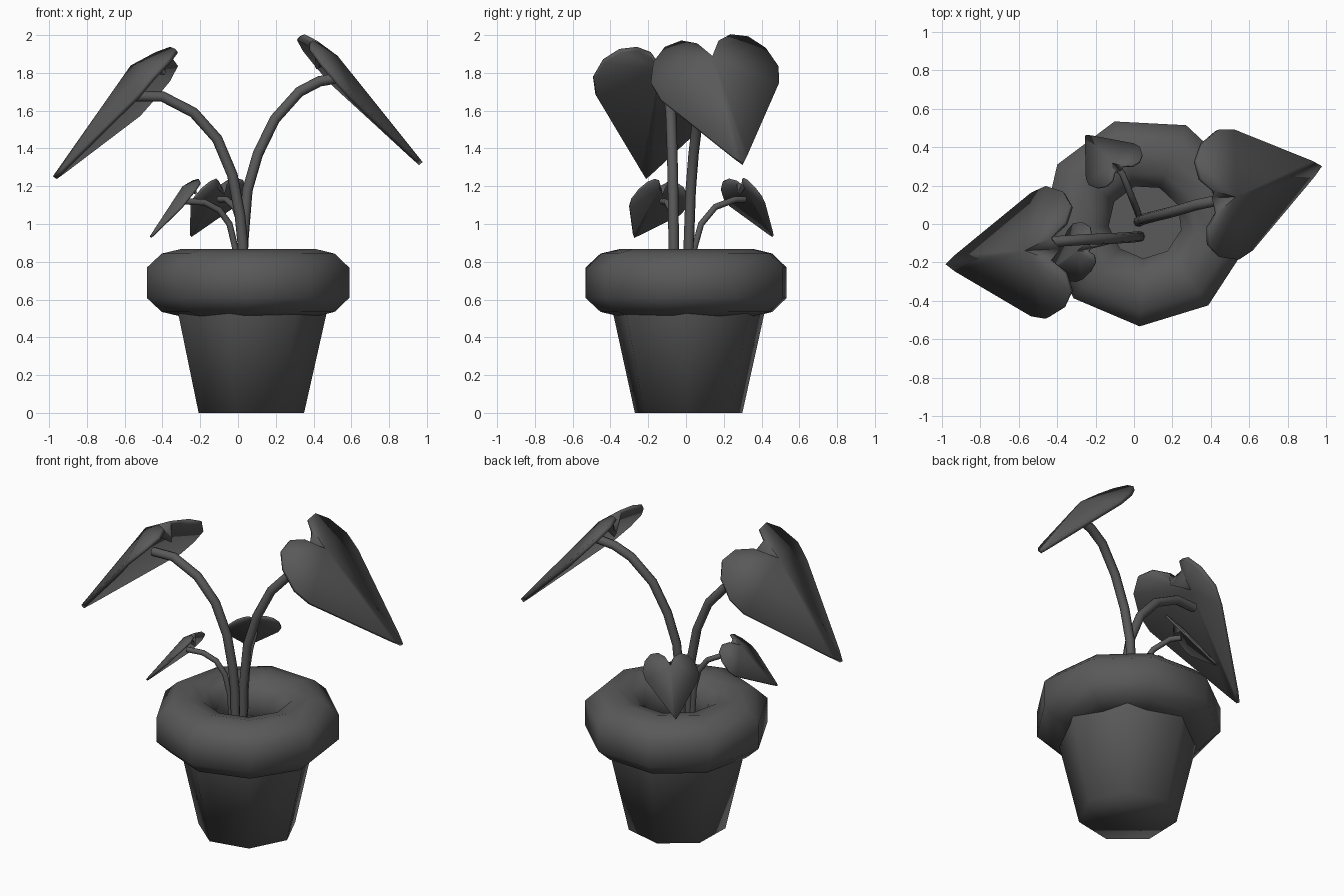
import bpy, bmesh, math
from mathutils import Vector

if "Cube" in bpy.data.objects:
    bpy.data.objects.remove(bpy.data.objects["Cube"])

# Dark grey used for everything
dark = bpy.data.materials.new('dark_grey')
dark.diffuse_color = (.1, .1, .1, 1)
dark.use_nodes = True
dark.node_tree.nodes["Principled BSDF"].inputs["Base Color"].default_value = dark.diffuse_color


def make_object(name, bm, angle):
    bmesh.ops.recalc_face_normals(bm, faces=bm.faces)
    mesh = bpy.data.meshes.new(name)
    bm.to_mesh(mesh)
    bm.free()
    mesh.materials.append(dark)
    ob = bpy.data.objects.new(name, mesh)
    bpy.context.collection.objects.link(ob)
    bpy.ops.object.select_all(action='DESELECT')
    ob.select_set(True)
    bpy.context.view_layer.objects.active = ob
    bpy.ops.object.shade_smooth_by_angle(angle=math.radians(angle))
    return ob


def lathe(name, center, profile, sides, phase, closed, angle):
    """Few-sided turned shape from (radius, z) points."""
    bm = bmesh.new()
    turns = [math.radians(phase) + i * math.tau / sides for i in range(sides)]
    rings = [[bm.verts.new((center[0] + r * math.cos(a), center[1] + r * math.sin(a), z))
              for a in turns] for r, z in profile]
    pairs = list(zip(rings, rings[1:]))
    if closed:
        pairs.append((rings[-1], rings[0]))
    else:
        bm.faces.new(rings[0])
        bm.faces.new(rings[-1])
    for a, b in pairs:
        for i in range(sides):
            j = (i + 1) % sides
            bm.faces.new((a[i], a[j], b[j], b[i]))
    return make_object(name, bm, angle)


def stem(name, points, radius):
    """Round tube along a path."""
    curve = bpy.data.curves.new(name, 'CURVE')
    curve.dimensions = '3D'
    curve.bevel_depth = radius
    curve.bevel_resolution = 2
    curve.use_fill_caps = True
    curve.materials.append(dark)
    sp = curve.splines.new('POLY')
    sp.points.add(len(points) - 1)
    for p, co in zip(sp.points, points):
        p.co = (*co, 1)
    ob = bpy.data.objects.new(name, curve)
    bpy.context.collection.objects.link(ob)


# Half heart outline: (position along midrib, fraction of half width)
HALF_HEART = [(-.15, .17), (-.22, .38), (-.21, .65), (-.11, .88),
              (.06, 1), (.22, .93), (.92, .11)]


def leaf(name, notch, crest, tip, side_a, side_b, lobe_shift, thickness):
    """Heart leaf with a raised crest on its midrib; sides are the widest points,
    and the lobes behind the crest are moved by lobe_shift."""
    bm = bmesh.new()
    c, t, shift = Vector(crest), Vector(tip), Vector(lobe_shift)
    axis = t - c
    vn, vc, vt = bm.verts.new(notch), bm.verts.new(c), bm.verts.new(t)
    for widest in (side_a, side_b):
        side = Vector(widest) - c - .08 * axis
        rim = [bm.verts.new(c + s * axis + w * side + shift * max(0, -s / .2)) for s, w in HALF_HEART]
        rim = [vn] + rim + [vt]
        for p, q in zip(rim, rim[1:]):
            bm.faces.new((vc, p, q))
    ob = make_object(name, bm, 50)
    mod = ob.modifiers.new('thickness', 'SOLIDIFY')
    mod.thickness = thickness
    mod.offset = 0


# Pot body (its cap is the soil) and thick rolled rim
CENTER = (.058, .012)
lathe('pot_body', CENTER, [(.292, 0), (.407, .51), (.435, .64)], 7, -53, False, 100)
RC, ZC = .365, .689
rim = [(24, .197), (57, .184), (90, .178), (123, .182), (156, .19)]
rim_profile = [(RC + r * math.cos(math.radians(a)), ZC + r * math.sin(math.radians(a))) for a, r in rim]
rim_profile += [(r, 2 * ZC - z) for r, z in reversed(rim_profile)]
lathe('pot_rim', CENTER, rim_profile, 9, -93, True, 80)

# Stems
stem('left_stem', [(.03, -.065, .63), (.025, -.065, .9), (.01, -.067, 1.05), (-.03, -.07, 1.26),
                   (-.11, -.075, 1.45), (-.235, -.08, 1.59), (-.40, -.09, 1.675), (-.54, -.1, 1.677)], .028)
stem('right_stem', [(.025, .012, .63), (.027, .015, .9), (.05, .025, 1.18), (.105, .04, 1.37),
                    (.195, .062, 1.555), (.325, .1, 1.70), (.43, .122, 1.755), (.54, .14, 1.775)], .028)
stem('small_left_stem', [(0, -.06, .63), (-.015, -.063, .875), (-.045, -.07, 1.0), (-.1, -.08, 1.075),
                         (-.18, -.1, 1.115), (-.28, -.125, 1.12)], .017)
stem('small_back_stem', [(.03, .03, .63), (.025, .045, .875), (.012, .08, 1.0), (-.018, .155, 1.09),
                         (-.06, .26, 1.13), (-.1, .31, 1.13)], .017)

# Leaves
leaf('left_leaf', (-.385, -.13, 1.80), (-.56, -.14, 1.83), (-.97, -.21, 1.245),
     (-.46, .19, 1.65), (-.46, -.49, 1.76), (.06, 0, -.02), .025)
leaf('right_leaf', (.41, .14, 1.83), (.52, .14, 1.88), (.968, .30, 1.32),
     (.44, .49, 1.815), (.545, -.18, 1.73), (-.03, 0, 0), .025)
leaf('small_left_leaf', (-.22, -.125, 1.16), (-.29, -.14, 1.195), (-.463, -.275, .93),
     (-.315, .0, 1.08), (-.27, -.29, 1.125), (.03, 0, 0), .012)
leaf('small_back_leaf', (-.07, .28, 1.16), (-.11, .315, 1.19), (-.25, .46, .935),
     (.03, .4, 1.14), (-.235, .205, 1.13), (.01, -.01, .005), .012)
